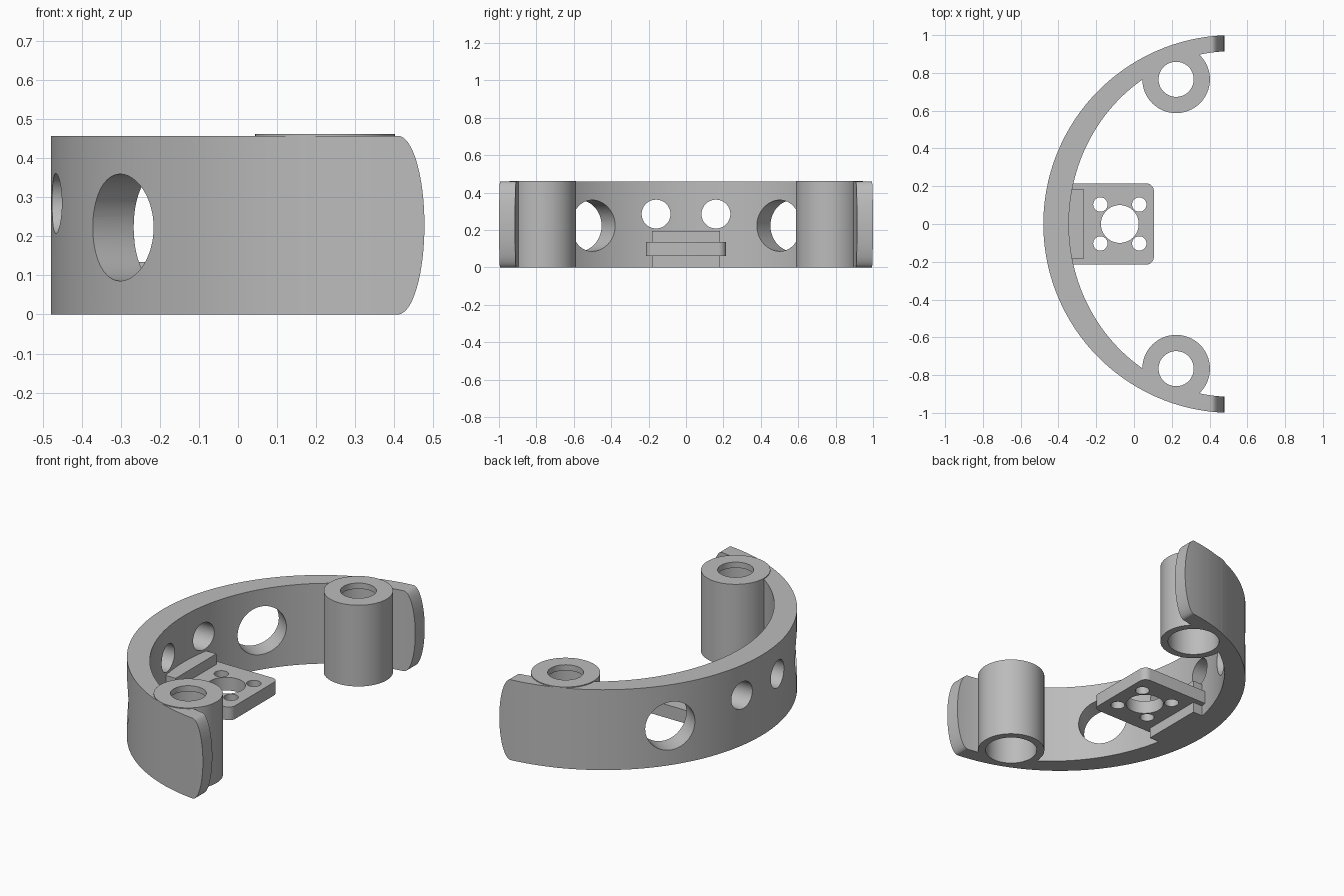
import bpy
import bmesh
from math import sin, cos, pi, radians
from mathutils import Matrix, Vector

if "Cube" in bpy.data.objects:
    bpy.data.objects.remove(bpy.data.objects["Cube"], do_unlink=True)

grey = bpy.data.materials.new("plain grey")
grey.use_nodes = True
grey.diffuse_color = (0.5, 0.5, 0.5, 1)
grey.node_tree.nodes["Principled BSDF"].inputs["Base Color"].default_value = (0.5, 0.5, 0.5, 1)

HEIGHT = 0.458
ARC_X = 0.52          # centre of the curved band
BOSS_X, BOSS_Y = 0.223, 0.766


def arc(cx, cy, rx, ry, start, end, steps):
    """Points along an elliptical arc, angles in degrees."""
    angles = [radians(start + (end - start) * i / steps) for i in range(steps + 1)]
    return [(cx + rx * cos(a), cy + ry * sin(a)) for a in angles]


def prism(name, points, low, high, upright=False):
    """Extrude an outline along z, or an xz outline along y when upright."""
    bm = bmesh.new()
    place = (lambda p, h: (p[0], h, p[1])) if upright else (lambda p, h: (p[0], p[1], h))
    bottom = [bm.verts.new(place(p, low)) for p in points]
    top = [bm.verts.new(place(p, high)) for p in points]
    bm.faces.new(bottom)
    bm.faces.new(top)
    for i in range(len(points)):
        j = (i + 1) % len(points)
        bm.faces.new((bottom[i], bottom[j], top[j], top[i]))
    bmesh.ops.recalc_face_normals(bm, faces=bm.faces)
    return finish(name, bm)


def rod(name, centre, radius, length, direction=(0, 0, 1), sides=64):
    """A cylinder centred on a point and pointing along a direction."""
    bm = bmesh.new()
    turn = Vector(direction).to_track_quat('Z', 'Y').to_matrix().to_4x4()
    bmesh.ops.create_cone(bm, cap_ends=True, segments=sides, radius1=radius, radius2=radius,
                          depth=length, matrix=Matrix.Translation(centre) @ turn)
    return finish(name, bm)


def finish(name, bm):
    mesh = bpy.data.meshes.new(name)
    bm.to_mesh(mesh)
    bm.free()
    mesh.materials.append(grey)
    obj = bpy.data.objects.new(name, mesh)
    bpy.context.collection.objects.link(obj)
    return obj


def combine(target, tool, operation='DIFFERENCE'):
    """Apply a boolean and discard the tool."""
    bpy.ops.object.select_all(action='DESELECT')
    bpy.context.view_layer.objects.active = target
    target.select_set(True)
    mod = target.modifiers.new("shape", 'BOOLEAN')
    mod.operation = operation
    mod.solver = 'EXACT'
    mod.object = tool
    bpy.ops.object.modifier_apply(modifier=mod.name)
    bpy.data.objects.remove(tool, do_unlink=True)


# Curved band, thicker at the middle than at its ends
outline = arc(ARC_X, 0, 1, 1, 90, 270, 120) + arc(ARC_X, 0, 0.865, 0.915, 270, 90, 120)
band = prism("curved_band", outline, 0, HEIGHT)

# Bulging rounded ends
side = [(-1, HEIGHT), (-1, 0)] + arc(0.41, HEIGHT / 2, 0.068, HEIGHT / 2, -90, 90, 32)
combine(band, prism("end_trim", side, -2, 2, upright=True), 'INTERSECT')

parts = [band]
for s, label in ((1, "back"), (-1, "front")):
    # Large radial window and small straight hole
    a = radians(34.7)
    way = Vector((-cos(a), s * sin(a), 0))
    combine(band, rod("window_cutter", Vector((ARC_X, 0, 0.223)) + way * 0.93, 0.137, 0.5, way))
    combine(band, rod("hole_cutter", (-0.4, s * 0.16, 0.285), 0.077, 0.5, (1, 0, 0)))

    # Boss with a wide bore from below and a narrow mouth on top
    spot = (BOSS_X, s * BOSS_Y)
    boss = rod(label + "_boss", (*spot, 0.2315), 0.179, 0.463)
    for target in (boss, band):
        combine(target, rod("bore_cutter", (*spot, 0.18), 0.138, 0.5))
        combine(target, rod("mouth_cutter", (*spot, 0.3), 0.093, 1))
    parts.append(boss)

# Mounting plate with rounded free corners
corner = 0.04
plate_outline = ([(-0.36, -0.215)]
                 + arc(0.105 - corner, -0.215 + corner, corner, corner, -90, 0, 10)
                 + arc(0.105 - corner, 0.215 - corner, corner, corner, 0, 90, 10)
                 + [(-0.36, 0.215)])
plate = prism("mounting_plate", plate_outline, 0.06, 0.135)
combine(plate, rod("centre_cutter", (-0.075, 0, 0.1), 0.1, 0.5))
for dx in (-1, 1):
    for dy in (-1, 1):
        combine(plate, rod("screw_cutter", (-0.075 + dx * 0.103, dy * 0.103, 0.1), 0.038, 0.5, sides=32))
parts.append(plate)

# Root block joining the plate to the band
root = [(-0.4, -0.183), (-0.265, -0.183), (-0.265, 0.183), (-0.4, 0.183)]
parts.append(prism("plate_root", root, 0, 0.195))

# Smooth the curved walls, keep the rims crisp
bpy.ops.object.select_all(action='DESELECT')
for part in parts:
    part.select_set(True)
bpy.context.view_layer.objects.active = band
bpy.ops.object.shade_smooth_by_angle(angle=radians(30))
